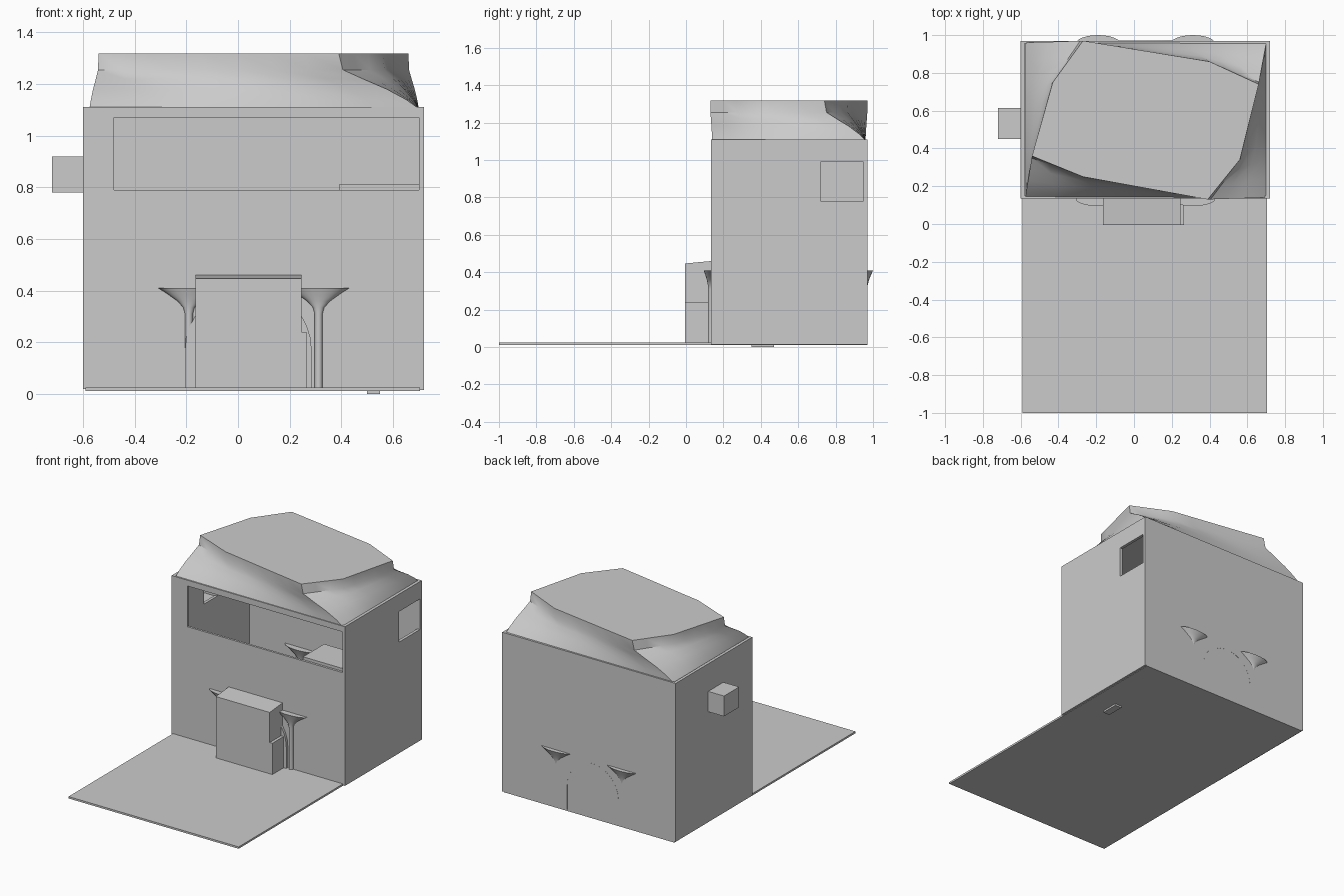
import bpy, bmesh, math
from mathutils import Vector

if "Cube" in bpy.data.objects:
    bpy.data.objects.remove(bpy.data.objects["Cube"])

grey = bpy.data.materials.new("plain_grey")
grey.diffuse_color = (0.6, 0.6, 0.6, 1)
grey.use_nodes = True
grey.node_tree.nodes["Principled BSDF"].inputs["Base Color"].default_value = grey.diffuse_color


def finish(name, bm, smooth=False):
    bmesh.ops.recalc_face_normals(bm, faces=bm.faces)
    me = bpy.data.meshes.new(name)
    bm.to_mesh(me)
    bm.free()
    ob = bpy.data.objects.new(name, me)
    bpy.context.collection.objects.link(ob)
    me.materials.append(grey)
    if smooth:
        bpy.ops.object.select_all(action='DESELECT')
        ob.select_set(True)
        bpy.context.view_layer.objects.active = ob
        bpy.ops.object.shade_smooth_by_angle(angle=math.radians(40))
    return ob


def add_box(bm, x0, x1, y0, y1, z0, z1):
    v = bmesh.ops.create_cube(bm, size=1)['verts']
    for p in v:
        p.co = Vector((x0 if p.co.x < 0 else x1,
                       y0 if p.co.y < 0 else y1,
                       z0 if p.co.z < 0 else z1))
    return v


def boxes(name, *specs):
    bm = bmesh.new()
    for s in specs:
        add_box(bm, *s)
    return finish(name, bm)


def holed_wall(name, x0, x1, y0, y1, z0, z1, hole):
    # side wall made of four panels around a rectangular hole
    a, b, c, d = hole
    return boxes(name, (x0, x1, y0, a, z0, z1), (x0, x1, b, y1, z0, z1),
                 (x0, x1, a, b, z0, c), (x0, x1, a, b, d, z1))


# Ground slab and the small plate beneath it
boxes("ground_slab", (-.59, .705, -1, .97, .012, .025))
boxes("bottom_plate", (.50, .55, .35, .47, 0, .012))

# Walls
boxes("front_wall", (-.585, .70, .135, .15, .02, .79),
      (-.585, -.48, .135, .15, .79, 1.11),
      (-.48, .70, .135, .15, 1.07, 1.11))
boxes("back_wall", (-.585, .705, .955, .97, .02, 1.11))
holed_wall("right_wall", .70, .72, .135, .97, .015, 1.11, (.72, .95, .78, .99))
holed_wall("left_wall", -.60, -.58, .135, .97, .02, 1.11, (.46, .605, .795, .91))

# Hollow box hung on the left wall, open to the inside
boxes("wall_unit", (-.72, -.705, .45, .615, .78, .92),
      (-.72, -.60, .45, .46, .78, .92), (-.72, -.60, .605, .615, .78, .92),
      (-.72, -.60, .45, .615, .78, .79), (-.72, -.60, .45, .615, .91, .92))

# Inside counter behind the opening
boxes("inner_counter", (.39, .70, .15, .38, .79, .81))

# Front kiosk with a slightly sloping top and a low side step
bm = bmesh.new()
for p in add_box(bm, -.165, .245, -.005, .135, .02, .46):
    if p.co.z > .4 and p.co.y < .1:
        p.co.z = .447
finish("front_kiosk", bm)
boxes("kiosk_side_step", (.245, .265, -.005, .12, .02, .24))


# Trumpet-shaped stands, flattened front to back
def trumpet(name, cx, cy, ry):
    prof = [(.015, .025), (.015, .31), (.022, .335), (.045, .36), (.08, .385), (.118, .41)]
    n = 24
    bm = bmesh.new()
    rings = []
    for r, z in prof:
        k = min(1, .015 / r + (r - .015) / .103 * ry / .118)
        if r > .015:
            k = (.015 + (r - .015) / .103 * (ry - .015)) / r
        else:
            k = 1
        rings.append([bm.verts.new((cx + r * math.cos(2 * math.pi * i / n),
                                    cy + r * k * math.sin(2 * math.pi * i / n), z))
                      for i in range(n)])
    for a, b in zip(rings, rings[1:]):
        for i in range(n):
            bm.faces.new((a[i], a[(i + 1) % n], b[(i + 1) % n], b[i]))
    bm.faces.new(rings[0])
    bm.faces.new(rings[-1])
    finish(name, bm, True)


for side, cx in (("left", -.19), ("right", .312)):
    trumpet("front_stand_" + side, cx, .133, .038)
    trumpet("back_stand_" + side, cx, .955, .045)


# Door arches at front and back
def arch(name, cx, r0, r1, spring, y0, y1):
    n = 16
    angles = [math.pi * i / n for i in range(n + 1)]

    def line(r):
        return ([(cx + r, .022)] +
                [(cx + r * math.cos(a), spring + r * math.sin(a)) for a in angles] +
                [(cx - r, .022)])
    bm = bmesh.new()
    strips = [[bm.verts.new((x, y, z)) for x, z in line(r)]
              for r, y in ((r0, y0), (r1, y0), (r1, y1), (r0, y1))]
    for k in range(4):
        a, b = strips[k], strips[(k + 1) % 4]
        for i in range(len(a) - 1):
            bm.faces.new((a[i], a[i + 1], b[i + 1], b[i]))
    bm.faces.new([s[0] for s in strips])
    bm.faces.new([s[-1] for s in strips])
    finish(name, bm, True)


arch("front_arch", .04, .20, .245, .17, .118, .14)
arch("back_arch", .035, .19, .2, .19, .95, .9705)

# Twisted roof: a rectangle lofted up to a turned, flat-topped outline
base = [(-.575, .96), (.70, .96), (.70, .14), (-.575, .14)]
top = [(-.27, .97), (.66, .74), (.39, .13), (-.54, .36)]
bend = [(.40, .86), (.56, .34), (-.27, .25), (-.43, .75)]
levels = [(1.105, 0), (1.14, .16), (1.18, .4), (1.22, .7), (1.255, .95), (1.318, 1)]
n = 8
bm = bmesh.new()
rings = []
for z, t in levels:
    ring = []
    for s in range(4):
        b0, b1 = Vector(base[s]), Vector(base[(s + 1) % 4])
        t0, t1, m = Vector(top[s]), Vector(top[(s + 1) % 4]), Vector(bend[s])
        for i in range(n):
            u = i / n
            q = t0.lerp(m, u / .625) if u < .625 else m.lerp(t1, (u - .625) / .375)
            p = b0.lerp(b1, u).lerp(q, t)
            ring.append(bm.verts.new((p.x, p.y, z)))
    rings.append(ring)
for a, b in zip(rings, rings[1:]):
    for i in range(4 * n):
        j = (i + 1) % (4 * n)
        bm.faces.new((a[i], a[j], b[j], b[i]))
bm.faces.new(rings[0])
bm.faces.new(rings[-1])
finish("twisted_roof", bm, True)
